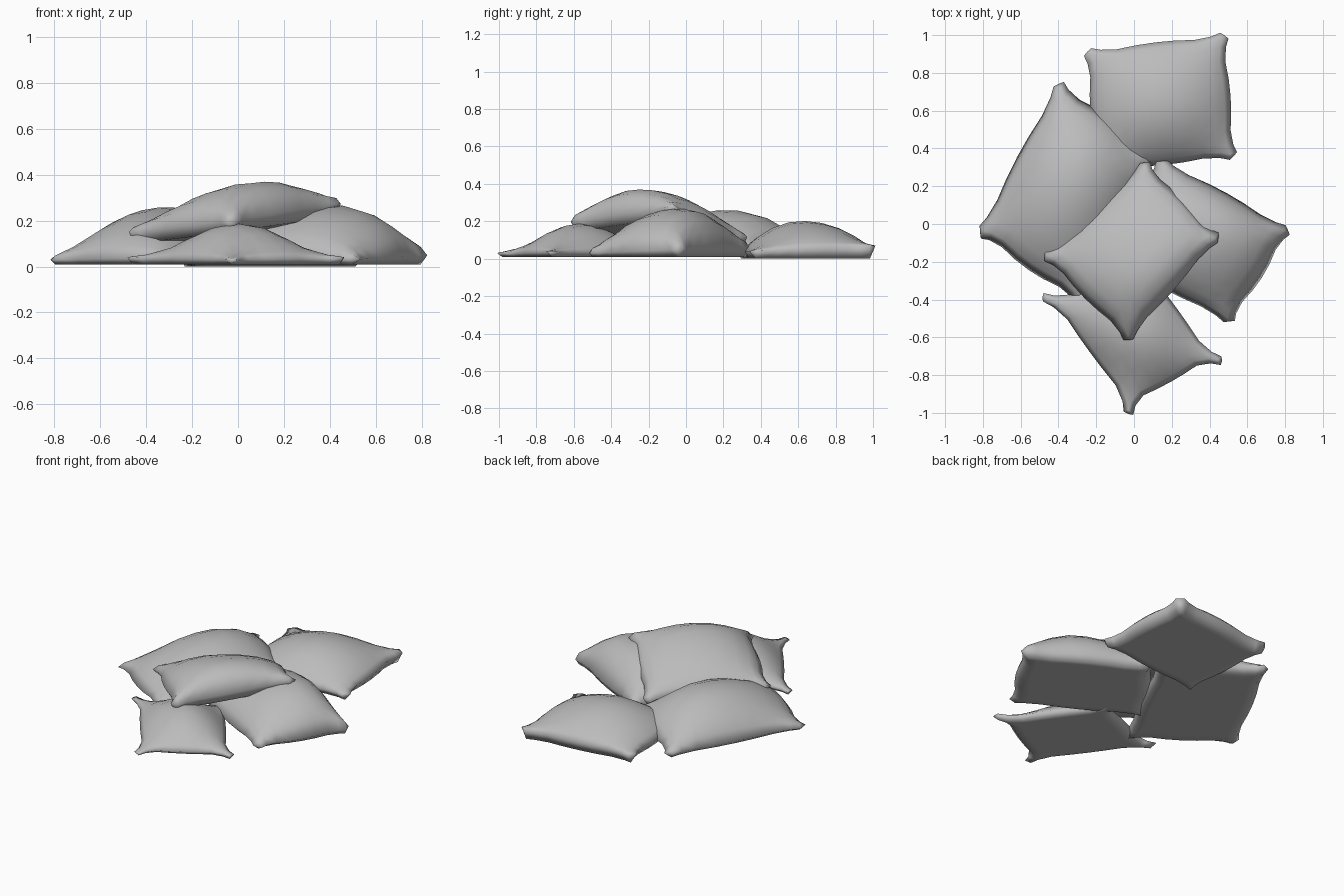
import bpy, bmesh

if "Cube" in bpy.data.objects:
    bpy.data.objects.remove(bpy.data.objects["Cube"])

GREY = (0.5, 0.5, 0.5, 1)
fabric = bpy.data.materials.new("grey_fabric")
fabric.use_nodes = True
fabric.diffuse_color = GREY
fabric.node_tree.nodes["Principled BSDF"].inputs["Base Color"].default_value = GREY

half = [0.27, 0.55, 0.78, 0.91, 1]
STEPS = [-s for s in reversed(half)] + [0] + half
LAST = len(STEPS) - 1


def bilinear(corners, u, v):
    """Blend four corner points over the square."""
    weights = ((1 - u) * (1 - v), (1 + u) * (1 - v), (1 + u) * (1 + v), (1 - u) * (1 + v))
    return [sum(w * c[k] for w, c in zip(weights, corners)) / 4 for k in range(3)]


def dome(t, peak):
    """Height from 0 at both ends to 1 at the peak."""
    reach = 1 - peak if t > peak else 1 + peak
    return 1 - ((t - peak) / reach) ** 2


def pillow(name, corners, puff, power, peak, pinch, bulge, floor=None, drop=0.05):
    """Stuffed pillow: eared corners, domed top, flattened underside."""
    bm = bmesh.new()

    def inset(t):
        neck = min(1, max(0, (0.91 - abs(t)) / 0.36)) ** 0.6
        return 1 - pinch * neck + bulge * (1 - t * t)

    def point(i, j, top, rim):
        u, v = STEPS[i], STEPS[j]
        blunt = 0.97 if abs(u * v) == 1 else 1
        x, y, z = bilinear(corners, u * inset(v) * blunt, v * inset(u) * blunt)
        if top:
            z += puff * max(0, dome(u, peak[0]) * dome(v, peak[1])) ** power
        elif not rim:
            z = z - drop if floor is None else floor
        return bm.verts.new((x, y, z))

    seam = {}
    for top in (True, False):
        grid = {}
        for i in range(LAST + 1):
            for j in range(LAST + 1):
                rim = i in (0, LAST) or j in (0, LAST)
                if rim and not top:
                    grid[i, j] = seam[i, j]
                else:
                    grid[i, j] = point(i, j, top, rim)
        seam = grid
        for i in range(LAST):
            for j in range(LAST):
                bm.faces.new([grid[i, j], grid[i + 1, j], grid[i + 1, j + 1], grid[i, j + 1]])
    bmesh.ops.recalc_face_normals(bm, faces=bm.faces)
    for face in bm.faces:
        face.smooth = True
    mesh = bpy.data.meshes.new(name)
    bm.to_mesh(mesh)
    bm.free()
    mesh.materials.append(fabric)
    bpy.context.collection.objects.link(bpy.data.objects.new(name, mesh))


# Four pillows lying on the ground
pillow("back_pillow",
       [(-0.21, 0.27, 0.04), (0.54, 0.35, 0.04), (0.49, 1.01, 0.07), (-0.26, 0.92, 0.06)],
       0.15, 0.85, (0, -0.1), 0.13, 0.12, floor=0)
pillow("left_pillow",
       [(-0.83, -0.05, 0.03), (-0.28, -0.43, 0.04), (0.12, 0.37, 0.05), (-0.4, 0.76, 0.04)],
       0.22, 0.7, (0, 0.15), 0.13, 0.14, floor=0.01)
pillow("right_pillow",
       [(-0.2, -0.14, 0.05), (0.51, -0.53, 0.03), (0.83, -0.03, 0.05), (0.14, 0.35, 0.06)],
       0.22, 0.6, (0.15, 0.3), 0.13, 0.15, floor=0.01)
pillow("front_pillow",
       [(-0.03, -1.02, 0.03), (0.48, -0.73, 0.04), (0.05, -0.14, 0.04), (-0.5, -0.38, 0.04)],
       0.15, 0.95, (0, 0), 0.2, 0.07, floor=0.01)

# Pillow resting tilted on the pile
pillow("top_pillow",
       [(-0.03, -0.63, 0.2), (0.46, -0.07, 0.28), (0.06, 0.34, 0.11), (-0.49, -0.17, 0.15)],
       0.165, 0.55, (-0.15, -0.35), 0.13, 0.12)
